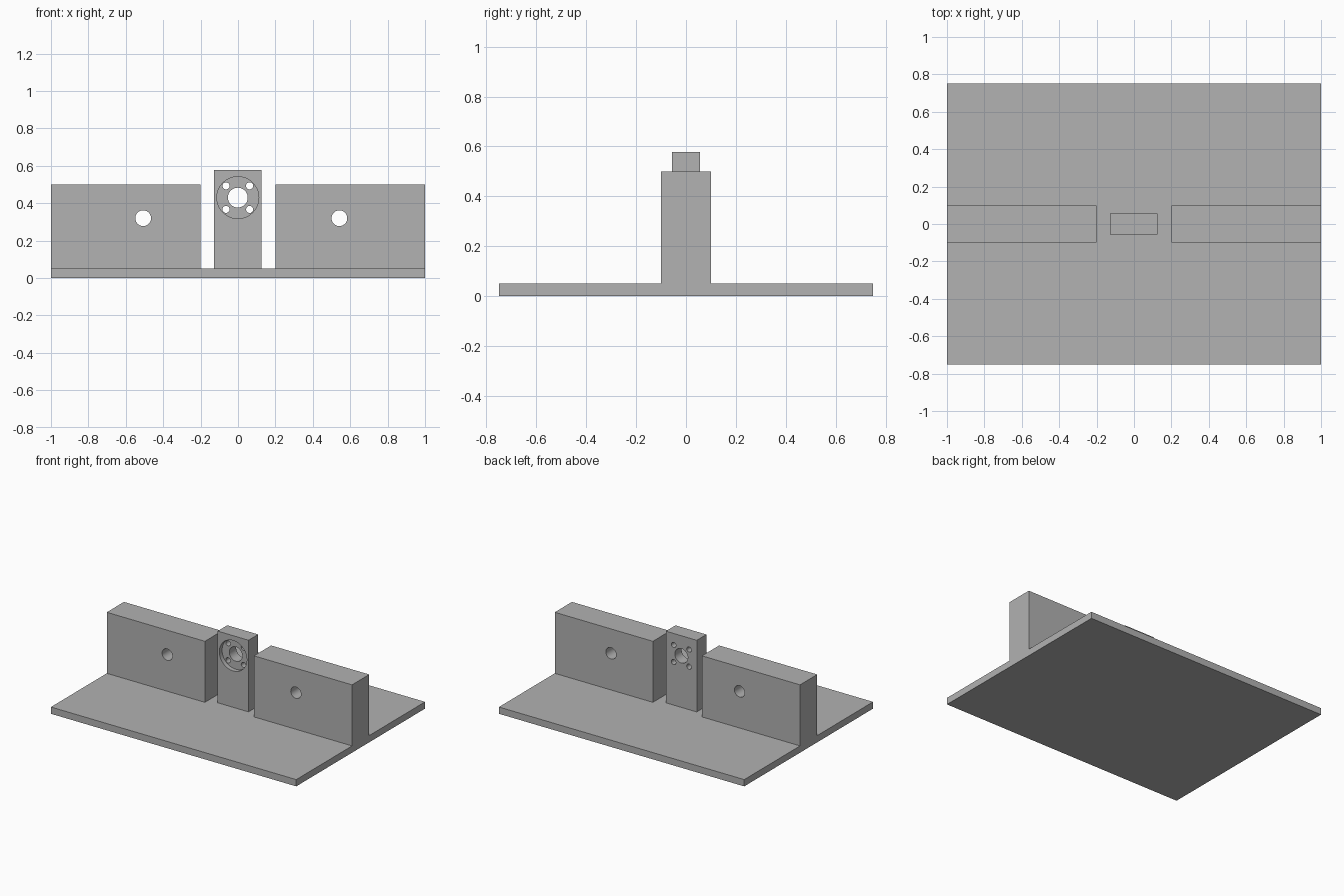
import bpy
from math import pi, radians

if "Cube" in bpy.data.objects:
    bpy.data.objects.remove(bpy.data.objects["Cube"], do_unlink=True)

# Single flat colour
grey = bpy.data.materials.new("plain grey")
grey.use_nodes = True
COLOUR = (0.445, 0.445, 0.445, 1)
grey.diffuse_color = COLOUR
grey.node_tree.nodes["Principled BSDF"].inputs["Base Color"].default_value = COLOUR


def box(name, x0, x1, y0, y1, z0, z1):
    bpy.ops.mesh.primitive_cube_add(
        size=1, location=((x0 + x1) / 2, (y0 + y1) / 2, (z0 + z1) / 2))
    ob = bpy.context.object
    ob.name = name
    ob.scale = (x1 - x0, y1 - y0, z1 - z0)
    bpy.ops.object.transform_apply(location=False, rotation=False, scale=True)
    ob.data.materials.append(grey)
    return ob


def drill(ob, x, z, radius, y0, y1, sides=48):
    """Cut a round hole along y, from y0 to y1."""
    bpy.ops.mesh.primitive_cylinder_add(
        vertices=sides, radius=radius, depth=y1 - y0,
        location=(x, (y0 + y1) / 2, z), rotation=(pi / 2, 0, 0))
    cutter = bpy.context.object
    cutter.hide_render = True
    cutter.data.materials.append(grey)
    mod = ob.modifiers.new("hole", 'BOOLEAN')
    mod.operation = 'DIFFERENCE'
    mod.solver = 'EXACT'
    mod.object = cutter
    bpy.ops.object.select_all(action='DESELECT')
    bpy.context.view_layer.objects.active = ob
    ob.select_set(True)
    bpy.ops.object.modifier_apply(modifier=mod.name)
    bpy.data.objects.remove(cutter, do_unlink=True)


def finish(ob):
    bpy.ops.object.select_all(action='DESELECT')
    bpy.context.view_layer.objects.active = ob
    ob.select_set(True)
    bpy.ops.object.shade_smooth_by_angle(angle=radians(30))


BASE = 0.05

# Base plate
box("base_plate", -1, 1, -0.75, 0.75, 0, BASE)

# Side walls, each with one through hole
for name, x0, x1, hole_x in (("right_wall", -1, -0.2, -0.507),
                             ("left_wall", 0.2, 1, 0.542)):
    wall = box(name, x0, x1, -0.1, 0.1, BASE, 0.5)
    drill(wall, hole_x, 0.32, 0.042, -0.2, 0.2)
    finish(wall)

# Centre post: front recess, shaft hole and four screw holes
post = box("motor_mount_post", -0.127, 0.125, -0.056, 0.056, BASE, 0.578)
CX, CZ = -0.001, 0.43
drill(post, CX, CZ, 0.112, -0.2, -0.024, 64)
drill(post, CX, CZ, 0.053, -0.2, 0.2)
for sx in (-1, 1):
    for sz in (-1, 1):
        drill(post, CX + sx * 0.063, CZ + sz * 0.063, 0.019, -0.2, 0.2, 32)
finish(post)
